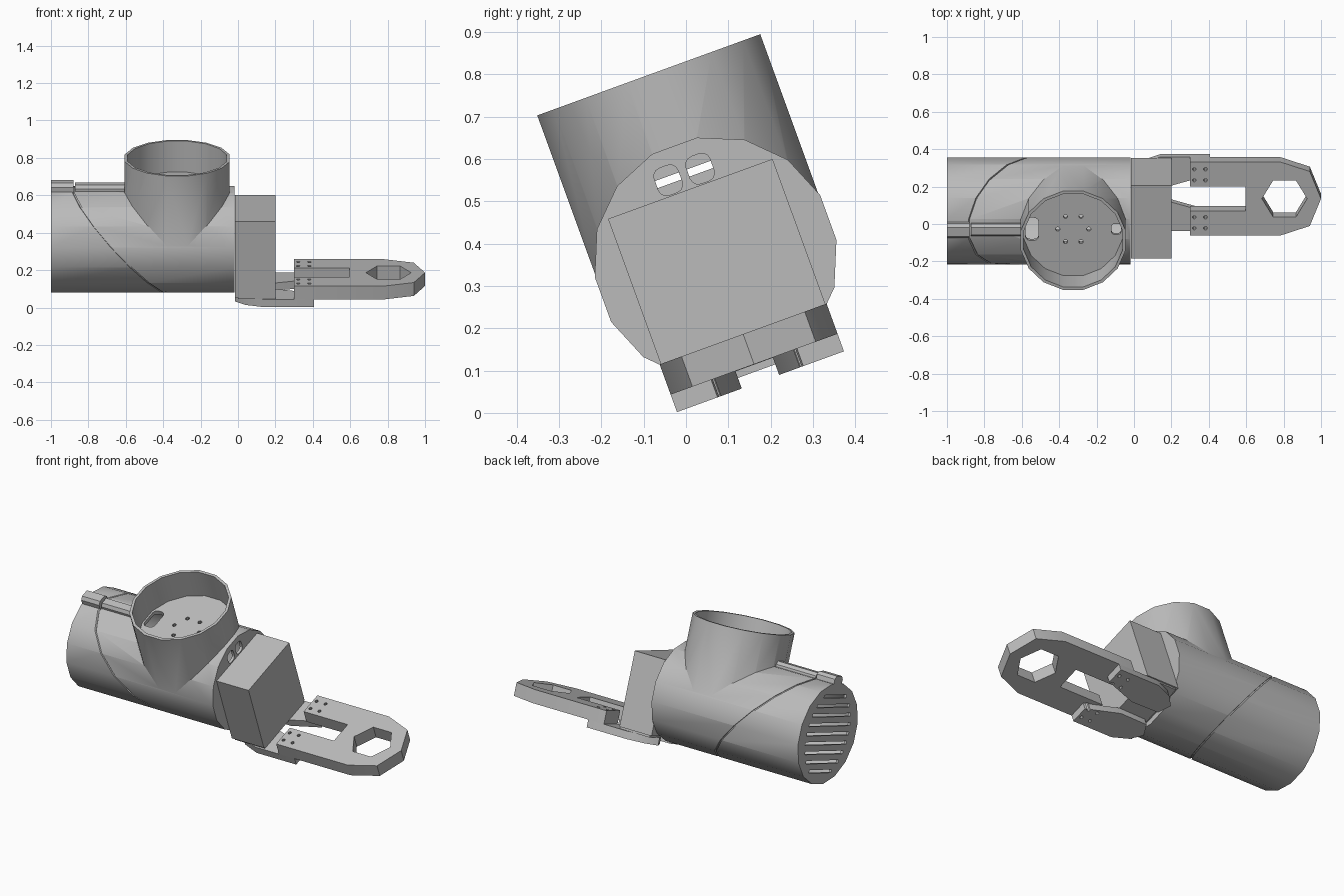
import bpy, bmesh, math
from mathutils import Matrix, Vector

if "Cube" in bpy.data.objects:
    bpy.data.objects.remove(bpy.data.objects["Cube"], do_unlink=True)

# The assembly is laid out upright, then rolled about its long axis
PLACE = Matrix.Translation((0, 0.07, 0.365)) @ Matrix.Rotation(math.radians(20), 4, "X")
SIDES = 16
TUBE_X = -0.325

grey = bpy.data.materials.new("plain grey")
grey.use_nodes = True
grey.diffuse_color = (0.5, 0.5, 0.5, 1)
grey.node_tree.nodes["Principled BSDF"].inputs["Base Color"].default_value = (0.5, 0.5, 0.5, 1)


def prism(bm, outline, low, high, to_point):
    """Extrude a 2D outline between two levels; to_point maps (a, b, level) to a position."""
    rings = [[bm.verts.new(to_point(a, b, h)) for a, b in outline] for h in (low, high)]
    n = len(outline)
    bm.faces.new(rings[0][::-1])
    bm.faces.new(rings[1])
    for i in range(n):
        j = (i + 1) % n
        bm.faces.new((rings[0][i], rings[0][j], rings[1][j], rings[1][i]))


def upright(a, b, h):
    return Vector((a, b, h))


def lengthwise(a, b, h):
    return Vector((h, a, b))


def polygon(radius, n=SIDES, cx=0, cy=0, turn=0.5):
    return [(cx + radius * math.cos(math.tau * (i + turn) / n),
             cy + radius * math.sin(math.tau * (i + turn) / n)) for i in range(n)]


def rectangle(x0, x1, y0, y1):
    return [(x0, y0), (x1, y0), (x1, y1), (x0, y1)]


def rounded(cx, cy, w, h, r):
    """Rectangle with rounded corners."""
    pts = []
    for k, (sx, sy) in enumerate(((1, 1), (-1, 1), (-1, -1), (1, -1))):
        for s in range(4):
            t = math.radians(90 * k + 30 * s)
            pts.append((cx + sx * (w / 2 - r) + r * math.cos(t),
                        cy + sy * (h / 2 - r) + r * math.sin(t)))
    return pts


def make(name, bm):
    bmesh.ops.recalc_face_normals(bm, faces=bm.faces)
    mesh = bpy.data.meshes.new(name)
    bm.to_mesh(mesh)
    bm.free()
    mesh.materials.append(grey)
    obj = bpy.data.objects.new(name, mesh)
    bpy.context.collection.objects.link(obj)
    return obj


def combine(obj, bm, operation="DIFFERENCE"):
    """Apply a boolean with a temporary tool mesh."""
    tool = make("tool", bm)
    mod = obj.modifiers.new("cut", "BOOLEAN")
    mod.operation, mod.solver, mod.object = operation, "EXACT", tool
    graph = bpy.context.evaluated_depsgraph_get()
    result = bpy.data.meshes.new_from_object(obj.evaluated_get(graph))
    obj.modifiers.clear()
    obj.data = result
    bpy.data.objects.remove(tool, do_unlink=True)


def finish(obj):
    obj.data.transform(PLACE)
    bpy.ops.object.select_all(action="DESELECT")
    obj.select_set(True)
    bpy.context.view_layer.objects.active = obj
    bpy.ops.object.shade_smooth_by_angle(angle=math.radians(30))


# Tee housing: a lengthwise barrel joined by an upright tube
bm = bmesh.new()
prism(bm, polygon(0.289), -1, -0.018, lengthwise)
housing = make("tee_housing", bm)
bm = bmesh.new()
prism(bm, polygon(0.286, cx=TUBE_X), 0, 0.462, upright)
combine(housing, bm, "UNION")

# Hollow barrel and open tube, leaving a floor between them
bm = bmesh.new()
prism(bm, polygon(0.268), -0.985, -0.035, lengthwise)
prism(bm, polygon(0.27, cx=TUBE_X), 0.285, 0.6, upright)
combine(housing, bm)

# Vent slits, end windows and floor openings
bm = bmesh.new()
for i in range(9):
    w = -0.212 + i * 0.053
    half = 0.85 * math.sqrt(0.25 ** 2 - w ** 2)
    prism(bm, rectangle(-half, half, w - 0.009, w + 0.009), -1.05, -0.97, lengthwise)
for v in (-0.042, 0.038):
    prism(bm, rounded(v, 0.212, 0.06, 0.068, 0.02), -0.05, 0.05, lengthwise)
prism(bm, rounded(-0.545, 0, 0.07, 0.13, 0.025), 0.2, 0.31, upright)
prism(bm, rounded(-0.095, 0, 0.05, 0.06, 0.015), 0.25, 0.31, upright)
for x, v in polygon(0.083, 6, TUBE_X, 0, 0):
    prism(bm, polygon(0.012, 8, x, v), 0.2, 0.31, upright)
combine(housing, bm)

# Slanted seam groove around the barrel
bm = bmesh.new()
loops = []
for radius, side in ((0.282, -1), (0.32, -1), (0.32, 1), (0.282, 1)):
    loops.append([bm.verts.new((-0.625 - 0.9 * w + side * 0.005, v, w))
                  for v, w in polygon(radius)])
for k in range(4):
    a, b = loops[k], loops[(k + 1) % 4]
    for i in range(SIDES):
        j = (i + 1) % SIDES
        bm.faces.new((a[i], a[j], b[j], b[i]))
combine(housing, bm)
finish(housing)

# Latch block and rail on top of the barrel
chamfered = [(-0.04, 0.26), (0.04, 0.26), (0.04, 0.31), (0.025, 0.328), (-0.025, 0.328), (-0.04, 0.31)]
bm = bmesh.new()
prism(bm, chamfered, -1, -0.88, lengthwise)
finish(make("latch_block", bm))
bm = bmesh.new()
prism(bm, [(v * 0.85, w - 0.013) for v, w in chamfered], -0.872, -0.6, lengthwise)
finish(make("latch_rail", bm))

# Motor box on the barrel end
bm = bmesh.new()
prism(bm, rectangle(-0.015, 0.2, -0.207, 0.207), -0.255, 0.175, upright)
finish(make("motor_box", bm))

# Forked arm with pointed nose, hexagonal eye and screw holes
half = [(1, 0), (0.94, 0.155), (0.78, 0.21), (0.3, 0.21), (0.3, 0.07), (0.595, 0.07)]
bm = bmesh.new()
prism(bm, half + [(x, -v) for x, v in half[:0:-1]], -0.266, -0.19, upright)
arm = make("forked_arm", bm)


def screw_holes(bm):
    for side in (-1, 1):
        for x in (0.322, 0.382):
            for v in (0.105, 0.168):
                prism(bm, polygon(0.01, 8, x, side * v), -0.4, -0.1, upright)


bm = bmesh.new()
prism(bm, polygon(0.121, 6, 0.805, 0, 0), -0.4, -0.1, upright)
screw_holes(bm)
combine(arm, bm)
finish(arm)

# Mounting brackets under the box and the arm
plate = [(0.405, 0.21), (0.14, 0.21), (0.04, 0.175), (-0.015, 0.12),
         (0.02, 0.05), (0.2, 0.047), (0.405, 0.108)]
for side, name in ((1, "left_bracket"), (-1, "right_bracket")):
    bm = bmesh.new()
    prism(bm, [(x, side * v) for x, v in plate], -0.31, -0.255 - 0.011, upright)
    bracket = make(name, bm)
    bm = bmesh.new()
    screw_holes(bm)
    combine(bracket, bm)
    finish(bracket)
# Thin spacer joining the box to the brackets
bm = bmesh.new()
prism(bm, rectangle(0, 0.2, -0.2, 0.2), -0.267, -0.254, upright)
finish(make("bracket_spacer", bm))
